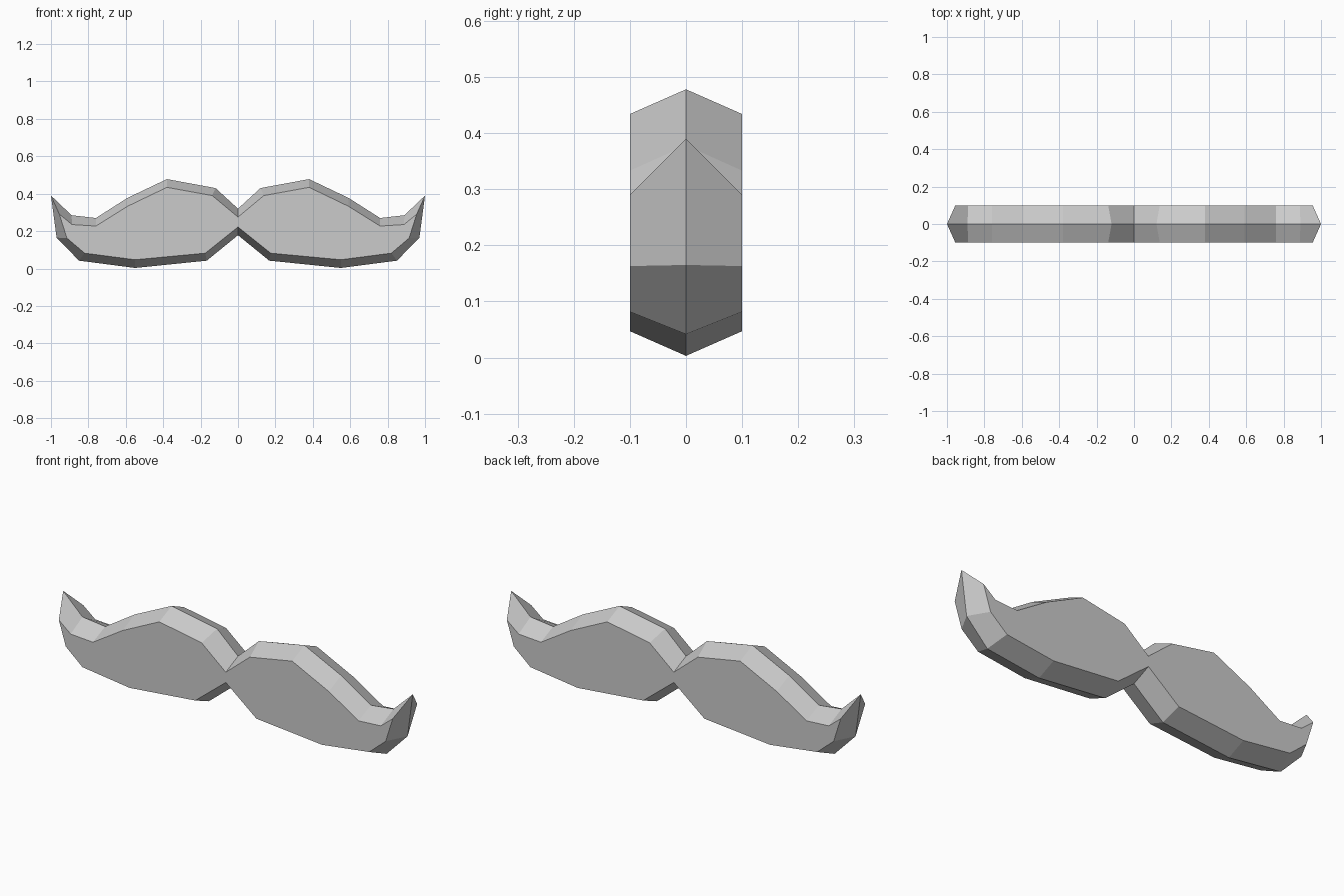
import bpy
import bmesh

cube = bpy.data.objects.get("Cube")
if cube:
    bpy.data.objects.remove(cube, do_unlink=True)

# Flat grey
grey = bpy.data.materials.new("grey")
grey.use_nodes = True
colour = (0.6, 0.6, 0.6, 1)
grey.diffuse_color = colour
grey.node_tree.nodes["Principled BSDF"].inputs["Base Color"].default_value = colour

# Left half, from top centre to bottom centre: ridge outline, flat face outline
ridge = [(0, .32), (.12, .43), (.38, .478), (.59, .378), (.76, .27), (.89, .285),
         (1, .39), (.97, .165), (.85, .042), (.55, .003), (.167, .042), (0, .178)]
face = [(0, .275), (.138, .39), (.38, .434), (.59, .333), (.76, .227), (.887, .235),
        (.955, .29), (.915, .163), (.82, .082), (.55, .047), (.175, .082), (0, .222)]
HALF_DEPTH = 0.1

bm = bmesh.new()
rim = [bm.verts.new((x, 0, z)) for x, z in ridge]
for side in (-1, 1):
    loop = [bm.verts.new((x, side * HALF_DEPTH, z)) for x, z in face]
    bm.faces.new(loop)
    for i in range(len(loop) - 1):
        bm.faces.new((loop[i], loop[i + 1], rim[i + 1], rim[i]))

# Mirror to the right half and weld along the middle
copy = bmesh.ops.duplicate(bm, geom=bm.verts[:] + bm.edges[:] + bm.faces[:])["geom"]
for v in copy:
    if isinstance(v, bmesh.types.BMVert):
        v.co.x *= -1
bmesh.ops.remove_doubles(bm, verts=bm.verts[:], dist=0.0005)
bmesh.ops.recalc_face_normals(bm, faces=bm.faces[:])

mesh = bpy.data.meshes.new("moustache")
bm.to_mesh(mesh)
bm.free()
mesh.materials.append(grey)
moustache = bpy.data.objects.new("moustache", mesh)
bpy.context.collection.objects.link(moustache)
